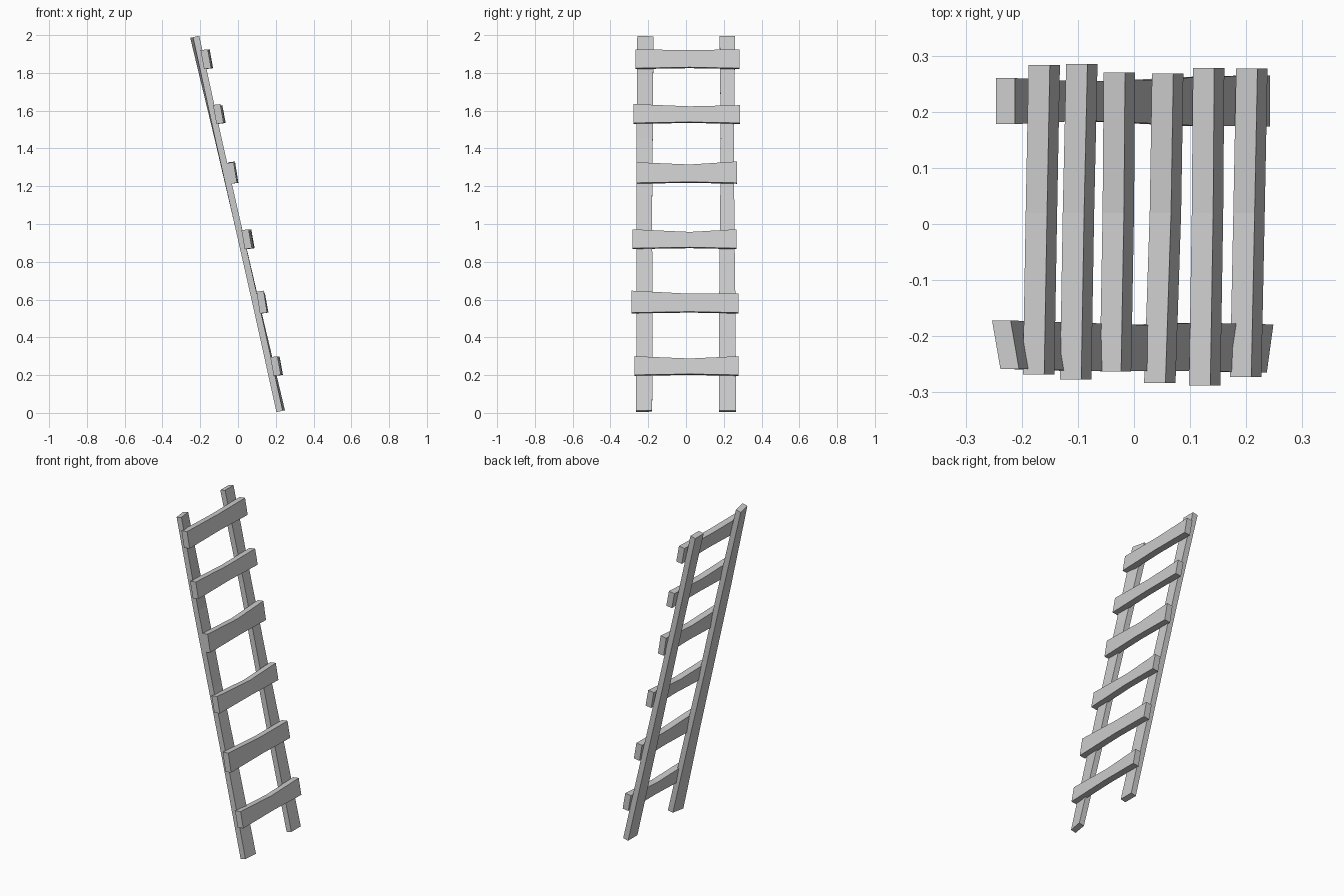
import bpy
import math
from mathutils import Vector

if "Cube" in bpy.data.objects:
    bpy.data.objects.remove(bpy.data.objects["Cube"])

wood = bpy.data.materials.new("plain grey")
wood.diffuse_color = (0.6, 0.6, 0.6, 1)
wood.use_nodes = True
wood.node_tree.nodes["Principled BSDF"].inputs["Base Color"].default_value = wood.diffuse_color


def beam(name, sections):
    """Loft four-cornered sections into a closed, flat-shaded plank."""
    verts = [p for s in sections for p in s]
    last = 4 * (len(sections) - 1)
    faces = [(3, 2, 1, 0), tuple(range(last, last + 4))]
    for b in range(0, last, 4):
        for k in range(4):
            n = (k + 1) % 4
            faces.append((b + k, b + n, b + 4 + n, b + 4 + k))
    mesh = bpy.data.meshes.new(name)
    mesh.from_pydata(verts, [], faces)
    mesh.materials.append(wood)
    obj = bpy.data.objects.new(name, mesh)
    bpy.context.collection.objects.link(obj)


# Leaning side rails: each station is height, y from, y to, twist in degrees
TOP, BOTTOM = Vector((-0.229, 0, 1.991)), Vector((0.226, 0, 0.009))
along = (TOP - BOTTOM).normalized()
across = Vector((along.z, 0, -along.x))


def rail(name, stations):
    sections = []
    for z, y0, y1, twist in stations:
        centre = BOTTOM.lerp(TOP, (z - BOTTOM.z) / (TOP.z - BOTTOM.z))
        skew = math.tan(math.radians(twist)) * (y1 - y0) / 2
        sections.append([
            centre + across * (skew - 0.017) + Vector((0, y0, 0)),
            centre + across * (skew + 0.017) + Vector((0, y0, 0)),
            centre + across * (0.017 - skew) + Vector((0, y1, 0)),
            centre + across * (-0.017 - skew) + Vector((0, y1, 0))])
    beam(name, sections)


rail("near_rail", [(0.009, -0.265, -0.179, -8), (0.55, -0.262, -0.176, -2),
                   (1.0, -0.262, -0.18, 0), (1.45, -0.262, -0.176, 2),
                   (1.991, -0.258, -0.172, 10)])
rail("far_rail", [(0.009, 0.174, 0.265, 0), (0.55, 0.175, 0.262, 0),
                  (1.0, 0.18, 0.256, 0), (1.45, 0.184, 0.254, 0),
                  (1.991, 0.178, 0.26, 0)])

# Rungs: end y values, back x and top z at near end, middle and far end, bottom z
rungs = [
    ((-0.268, 0.283), (-0.198, -0.193, -0.188), (1.92, 1.915, 1.92), 1.82),
    ((-0.277, 0.285), (-0.132, -0.127, -0.121), (1.63, 1.618, 1.624), 1.53),
    ((-0.263, 0.27), (-0.061, -0.056, -0.054), (1.322, 1.31, 1.326), 1.213),
    ((-0.283, 0.268), (0.018, 0.028, 0.032), (0.967, 0.953, 0.967), 0.867),
    ((-0.288, 0.278), (0.098, 0.103, 0.105), (0.642, 0.626, 0.626), 0.526),
    ((-0.273, 0.277), (0.171, 0.177, 0.182), (0.295, 0.283, 0.295), 0.196),
]
for i, ((y0, y1), xs, tops, low) in enumerate(rungs):
    sections = []
    for y, x, top, lift in zip((y0, 0.02, y1), xs, tops, (0, 0.005, 0)):
        base = low + lift
        sections.append([(x, y, top), (x + 0.038, y, top + 0.005),
                         (x + 0.056, y, base + 0.005), (x + 0.018, y, base)])
    # corner order runs clockwise seen from the front, so loft far to near
    beam(f"rung_{i + 1}", [s[::-1] for s in sections])
